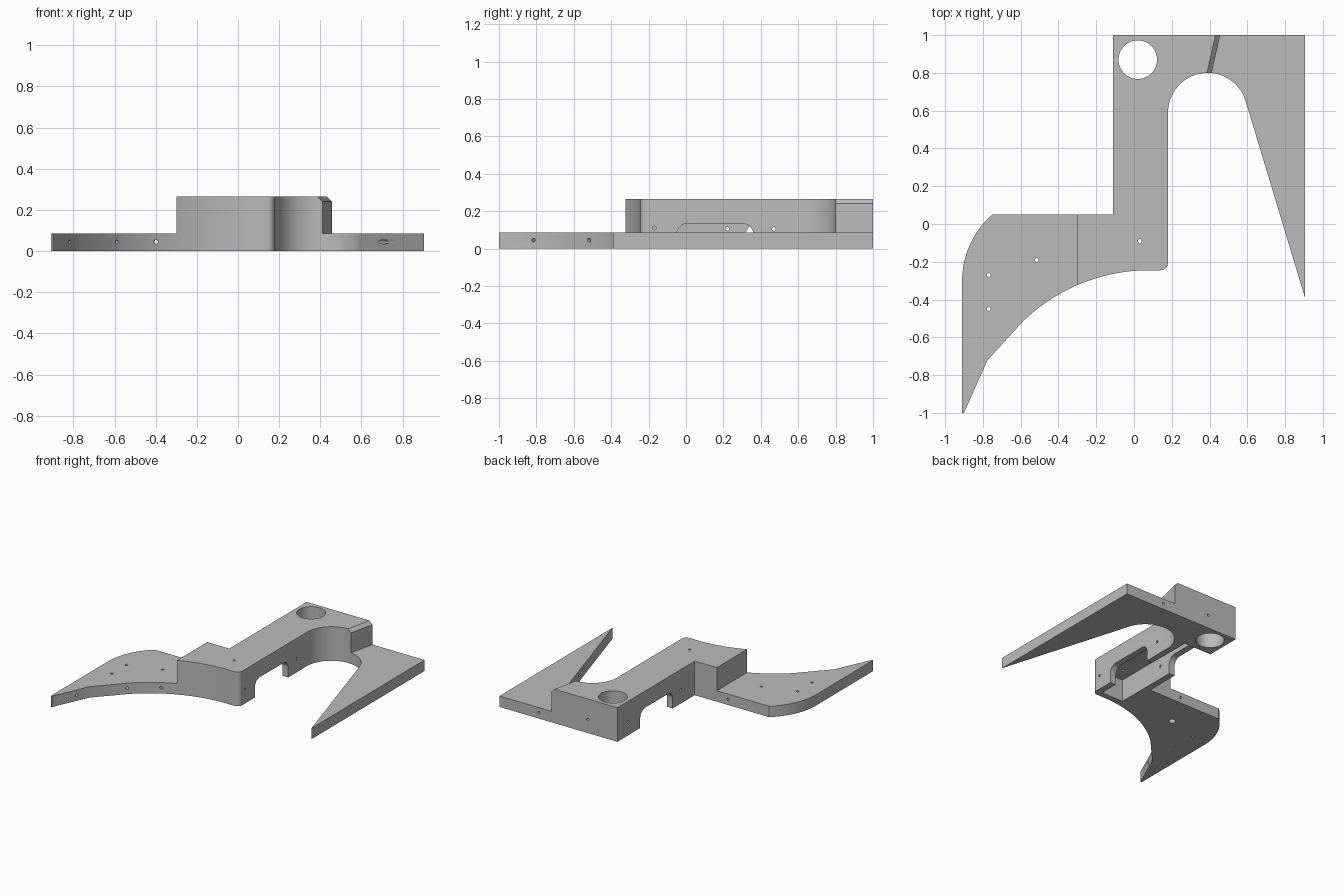
import bpy, bmesh
from math import cos, sin, radians
from mathutils import Vector, Matrix

if "Cube" in bpy.data.objects:
    bpy.data.objects.remove(bpy.data.objects["Cube"])

THIN, TALL = 0.085, 0.265

grey = bpy.data.materials.new("plain_grey")
grey.use_nodes = True
grey.diffuse_color = (0.5, 0.5, 0.5, 1)
grey.node_tree.nodes["Principled BSDF"].inputs["Base Color"].default_value = (0.5, 0.5, 0.5, 1)


def arc(cx, cy, r, a0, a1, n):
    angles = [radians(a0 + (a1 - a0) * i / n) for i in range(n + 1)]
    return [(cx + r * cos(a), cy + r * sin(a)) for a in angles]


def make_object(name, bm):
    bmesh.ops.recalc_face_normals(bm, faces=bm.faces)
    mesh = bpy.data.meshes.new(name)
    bm.to_mesh(mesh)
    bm.free()
    mesh.materials.append(grey)
    obj = bpy.data.objects.new(name, mesh)
    bpy.context.scene.collection.objects.link(obj)
    return obj


def prism(name, points, offset):
    """Extrude a closed 3D polygon by an offset vector."""
    bm = bmesh.new()
    face = bm.faces.new([bm.verts.new(p) for p in points])
    ext = bmesh.ops.extrude_face_region(bm, geom=[face])
    verts = [v for v in ext["geom"] if isinstance(v, bmesh.types.BMVert)]
    bmesh.ops.translate(bm, verts=verts, vec=offset)
    return make_object(name, bm)


def box(name, x0, x1, y0, y1, z0, z1):
    base = [(x0, y0, z0), (x1, y0, z0), (x1, y1, z0), (x0, y1, z0)]
    return prism(name, base, (0, 0, z1 - z0))


def drill(name, start, end, r, sides=16):
    """Cylinder between two points."""
    a, b = Vector(start), Vector(end)
    turn = (b - a).to_track_quat("Z", "Y").to_matrix().to_4x4()
    bm = bmesh.new()
    bmesh.ops.create_cone(bm, cap_ends=True, segments=sides, radius1=r, radius2=r,
                          depth=(b - a).length,
                          matrix=Matrix.Translation((a + b) / 2) @ turn)
    return make_object(name, bm)


def doorway(name, y0, y1, x0, x1, top=0.135, r=0.06):
    """Round-cornered opening through a side wall."""
    profile = [(y0, -0.1), (y1, -0.1)]
    profile += arc(y1 - r, top - r, r, 0, 90, 8) + arc(y0 + r, top - r, r, 90, 180, 8)
    return prism(name, [(x0, y, z) for y, z in profile], (x1 - x0, 0, 0))


# Whole outline as one solid
outline = [(-0.11, 1), (-0.11, 0.05)]
outline += arc(-0.447, -0.3, 0.463, 130.9, 180, 16)
outline += [(-0.91, -1), (-0.9, -1), (-0.775, -0.72)]
outline += arc(0.08, -1.205, 0.96, 133.4, 90, 24)
outline += arc(0.14, -0.205, 0.04, -90, 0, 8)
outline += arc(0.39, 0.59, 0.21, 180, 16.7, 32)
outline += [(0.905, -0.39), (0.905, 1)]
body = prism("bracket_body", [(x, y, 0) for x, y in outline], (0, 0, TALL))

# Steps down to the two thin wings; the right step has a chamfered top edge
step = [(0.4, THIN), (0.4, 0.24), (0.375, TALL), (0.355, TALL + 0.02),
        (1.8, TALL + 0.02), (1.8, THIN)]
shear = 0.225
cutters = [
    box("left_step", -1.2, -0.3, -1.2, 0.3, THIN, 0.5),
    prism("right_step", [(x + shear * -0.05, 0.7, z) for x, z in step],
          (shear * 0.4, 0.4, 0)),
    box("front_step", 0.5, 1.2, -0.6, 0.8, THIN, 0.5),
]

# Underside cavity with an opening in each side wall
cutters += [
    box("cavity", -0.06, 0.13, -0.2, 0.72, -0.1, 0.175),
    doorway("left_opening", -0.05, 0.36, 0.1, 0.25),
    doorway("right_opening", 0.32, 0.72, -0.2, -0.03),
]

# Large round hole
cutters.append(drill("round_hole", (0.02, 0.87, -0.1), (0.02, 0.87, 0.4), 0.102, 48))

# Small pin holes: top, sides, back and front edges
R = 0.01
for x, y in [(-0.77, -0.27), (-0.77, -0.45), (-0.515, -0.19), (0.03, -0.09)]:
    cutters.append(drill("top_pin", (x, y, -0.1), (x, y, 0.4), R))
cutters.append(drill("counterbore", (-0.515, -0.19, -0.1), (-0.515, -0.19, 0.04), 0.025))
for y in (0.22, 0.47):
    cutters.append(drill("side_pin", (-0.3, y, 0.105), (0.3, y, 0.105), R))
cutters += [
    drill("side_pin", (0.1, -0.17, 0.11), (0.3, -0.17, 0.11), R),
    drill("side_pin", (-0.2, 0.87, 0.105), (0, 0.87, 0.105), R),
    drill("back_pin", (0.145, 1.1, 0.105), (0.145, 0.65, 0.105), R),
    drill("back_pin", (0.555, 1.05, 0.045), (0.76, 0.0, 0.045), R),
    drill("wing_pin", (-0.395, 0.2, 0.045), (-0.4, -0.5, 0.045), R),
    drill("wing_pin", (-0.57, -0.54, 0.045), (-0.66, -0.44, 0.045), R),
    drill("wing_pin", (-0.79, -0.83, 0.045), (-0.87, -0.79, 0.045), R),
]

# Cut everything, bake the result and drop the cutters
for cutter in cutters:
    cutter.hide_render = True
    mod = body.modifiers.new(cutter.name, "BOOLEAN")
    mod.operation, mod.solver, mod.object = "DIFFERENCE", "EXACT", cutter
graph = bpy.context.evaluated_depsgraph_get()
baked = bpy.data.meshes.new_from_object(body.evaluated_get(graph))
body.modifiers.clear()
body.data = baked
for cutter in cutters:
    bpy.data.objects.remove(cutter)
baked.materials.clear()
baked.materials.append(grey)
for poly in baked.polygons:
    poly.material_index = 0

bpy.context.view_layer.objects.active = body
body.select_set(True)
bpy.ops.object.shade_smooth_by_angle(angle=radians(30))
